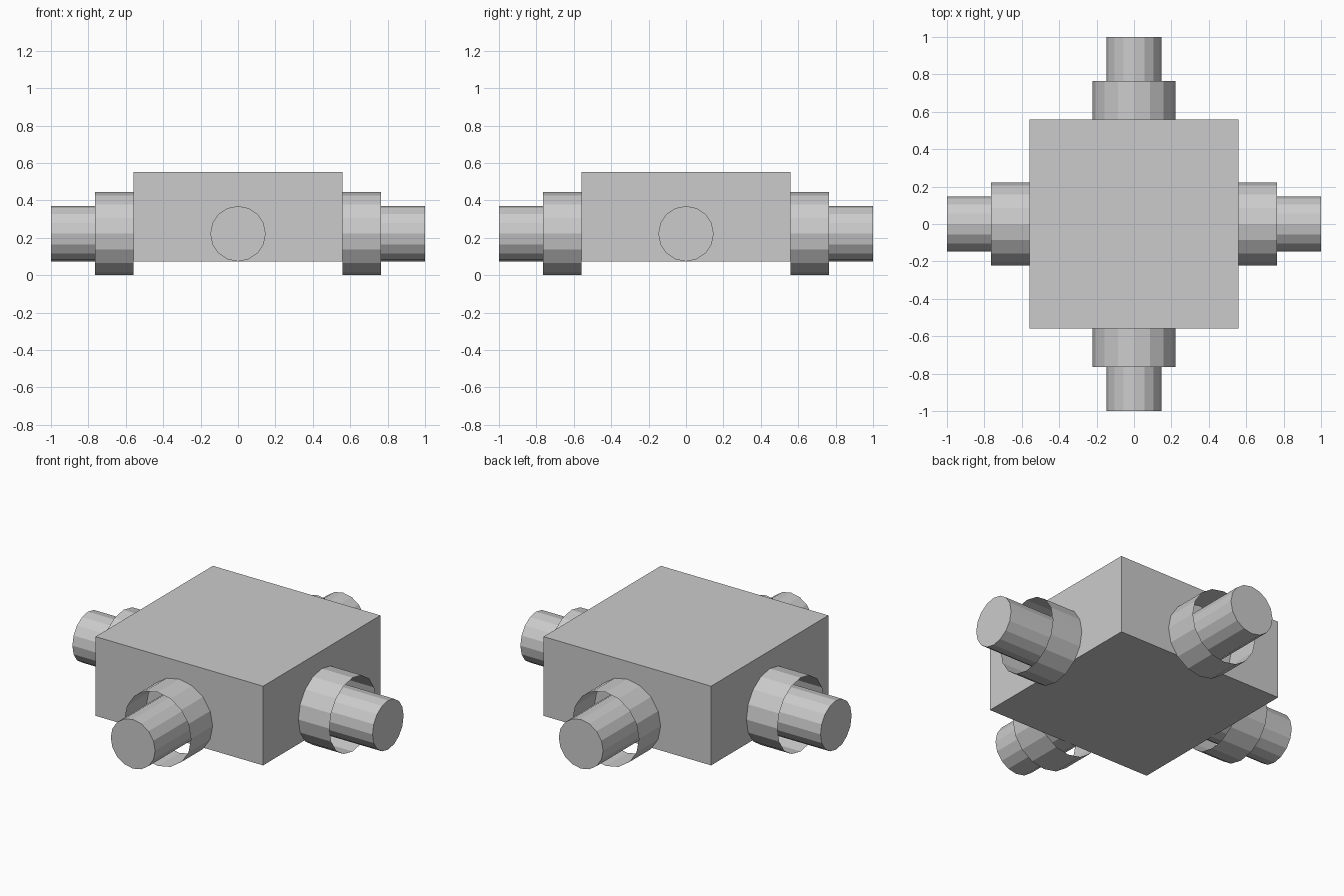
import bpy, bmesh
from math import pi
from mathutils import Matrix

if "Cube" in bpy.data.objects:
    bpy.data.objects.remove(bpy.data.objects["Cube"])

AXIS_Z = 0.222   # height of all pipe axes
BODY = 0.558     # half width of the block


def add_object(name, bm):
    mesh = bpy.data.meshes.new(name)
    bm.to_mesh(mesh)
    bm.free()
    obj = bpy.data.objects.new(name, mesh)
    bpy.context.collection.objects.link(obj)
    return obj


def tube(name, radius, start, end, angle, capped_tip):
    """16-sided tube pointing outward along x, turned about z by angle."""
    bm = bmesh.new()
    bmesh.ops.create_cone(bm, segments=16, radius1=radius, radius2=radius,
                          depth=end - start, cap_ends=True)
    bm.normal_update()
    caps = [f for f in bm.faces
            if f.normal.z < -0.9 or (f.normal.z > 0.9 and not capped_tip)]
    bmesh.ops.delete(bm, geom=caps, context='FACES_ONLY')
    place = (Matrix.Rotation(angle, 4, 'Z')
             @ Matrix.Translation(((start + end) / 2, 0, AXIS_Z))
             @ Matrix.Rotation(pi / 2, 4, 'Y'))
    bm.transform(place)
    return add_object(name, bm)


# Central block
bm = bmesh.new()
bmesh.ops.create_cube(bm, size=1)
bm.transform(Matrix.Translation((0, 0, 0.3125))
             @ Matrix.Diagonal((2 * BODY, 2 * BODY, 0.477, 1)))
add_object("block", bm)

# Four ports: an open thin collar around a closed pin
for i, side in enumerate(("right", "back", "left", "front")):
    angle = i * pi / 2
    tube(f"{side}_collar", 0.222, BODY, 0.764, angle, False)
    tube(f"{side}_pin", 0.148, BODY, 1.0, angle, True)
